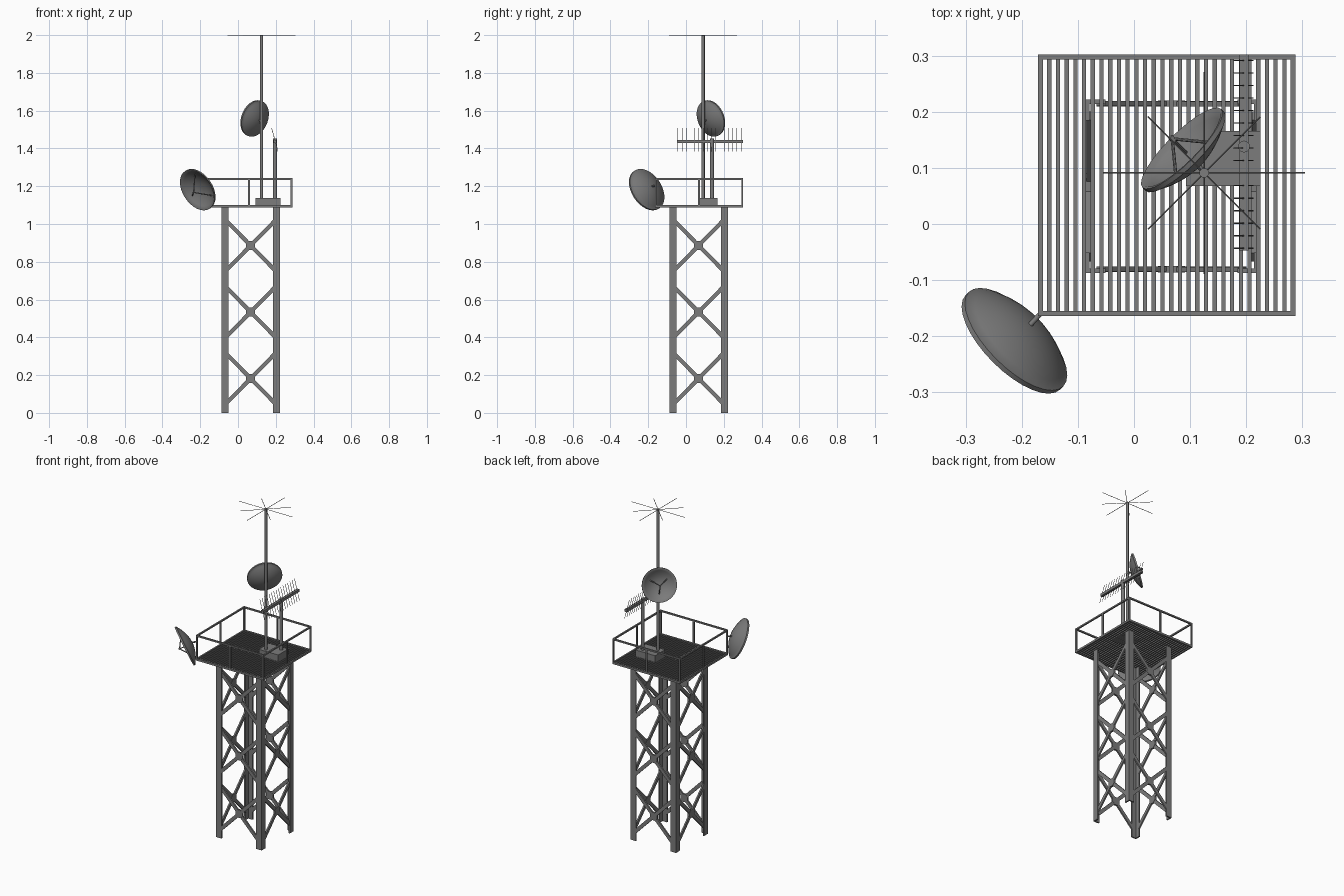
import bpy, bmesh, math
from mathutils import Vector, Matrix

if "Cube" in bpy.data.objects:
    bpy.data.objects.remove(bpy.data.objects["Cube"])

DARK = bpy.data.materials.new("dark_grey_metal")
DARK.diffuse_color = (0.2, 0.2, 0.2, 1)
DARK.use_nodes = True
DARK.node_tree.nodes["Principled BSDF"].inputs["Base Color"].default_value = DARK.diffuse_color


def finish(name, bm, smooth=False):
    bmesh.ops.recalc_face_normals(bm, faces=bm.faces)
    me = bpy.data.meshes.new(name)
    bm.to_mesh(me)
    bm.free()
    me.materials.append(DARK)
    ob = bpy.data.objects.new(name, me)
    bpy.context.collection.objects.link(ob)
    if smooth:
        bpy.context.view_layer.objects.active = ob
        ob.select_set(True)
        bpy.ops.object.shade_smooth_by_angle(angle=math.radians(40))
        ob.select_set(False)
    return ob


def box(bm, lo, hi):
    lo, hi = Vector(lo), Vector(hi)
    m = Matrix.Translation((lo + hi) / 2) @ Matrix.Diagonal((*(hi - lo), 1))
    bmesh.ops.create_cube(bm, size=1, matrix=m)


def rod(bm, a, b, r, seg=8):
    a, b = Vector(a), Vector(b)
    d = b - a
    m = Matrix.Translation((a + b) / 2) @ d.to_track_quat('Z', 'Y').to_matrix().to_4x4()
    bmesh.ops.create_cone(bm, cap_ends=True, segments=seg, radius1=r, radius2=r,
                          depth=d.length, matrix=m)


C = Vector((0.067, 0.067, 0))      # tower axis
H = 0.1545                         # tower half width
TOP = 1.09
QUARTERS = [Matrix.Translation(C) @ Matrix.Rotation(k * math.pi / 2, 4, 'Z') for k in range(4)]

# angle-iron legs, corner pointing outwards
bm = bmesh.new()
w, t = 0.037, 0.008
prof = [(0, 0), (w, 0), (w, t), (t, t), (t, w), (0, w)]
for q in QUARTERS:
    f = bm.faces.new([bm.verts.new(q @ Vector((x - H, y - H, 0))) for x, y in prof])
    ext = bmesh.ops.extrude_face_region(bm, geom=[f])['geom']
    bmesh.ops.translate(bm, vec=(0, 0, TOP), verts=[v for v in ext if isinstance(v, bmesh.types.BMVert)])
finish("tower_legs", bm)

# X bracing and gusset plates on each side
bm = bmesh.new()
for q in QUARTERS:
    for zc in (0.182, 0.534, 0.886):
        face = q @ Matrix.Translation((0, -H + 0.007, zc))
        for s in (-1, 1):
            m = face @ Matrix.Translation((0, 0.0003 * s, 0)) @ Matrix.Rotation(s * math.radians(45.5), 4, 'Y')
            bmesh.ops.create_cube(bm, size=1, matrix=m @ Matrix.Diagonal((0.36, 0.009, 0.021, 1)))
        m = face @ Matrix.Rotation(math.pi / 2, 4, 'X') @ Matrix.Rotation(math.pi / 8, 4, 'Z')
        bmesh.ops.create_cone(bm, cap_ends=True, segments=8, radius1=0.026, radius2=0.026,
                              depth=0.011, matrix=m)
finish("cross_braces", bm)

# platform grating: border frame plus slats
X0, X1, Y0, Y1 = -0.171, 0.288, -0.164, 0.302
b = 0.009
Z0, Z1 = 1.088, 1.100
bm = bmesh.new()
for y in (Y0, Y1 - b):
    box(bm, (X0, y, Z0), (X1, y + b, Z1))
for x in (X0, X1 - b):
    box(bm, (x, Y0, Z0), (x + b, Y1, Z1))
n = 30
for i in range(1, n - 1):
    x = X0 + b / 2 + (X1 - X0 - b) * i / (n - 1)
    box(bm, (x - 0.0037, Y0 + b, Z0 + 0.001), (x + 0.0037, Y1 - b, Z1 - 0.001))
finish("platform_grating", bm)

# railing
RT = 1.243
bm = bmesh.new()
for y in (Y0, Y1 - b):
    box(bm, (X0, y, RT - b), (X1, y + b, RT))
for x in (X0, X1 - b):
    box(bm, (x, Y0, RT - b), (x + b, Y1, RT))
xm, ym = (X0 + X1 - b) / 2, (Y0 + Y1 - b) / 2
for x in (X0, xm, X1 - b):
    for y in (Y0, ym, Y1 - b):
        if (x, y) != (xm, ym):
            box(bm, (x, y, Z1 - 0.002), (x + b, y + b, RT - b / 2))
finish("railing", bm)

# equipment base
bm = bmesh.new()
box(bm, (0.093, 0.068, 1.092), (0.225, 0.166, 1.138))
finish("equipment_base", bm)

# main mast with star of whip rods
MX, MY = 0.125, 0.091
bm = bmesh.new()
rod(bm, (MX, MY, 1.10), (MX, MY, 2.0), 0.0085, 16)
finish("main_mast", bm, True)
bm = bmesh.new()
for k in range(4):
    a = k * math.pi / 4
    L = 0.142 if k % 2 else 0.18
    d = Vector((math.cos(a), math.sin(a), 0)) * L
    c = Vector((MX, MY, 1.996))
    rod(bm, c - d, c + d, 0.0015, 6)
finish("mast_top_rods", bm)

# comb antenna: post, boom and tilted elements
AX, AY, AZ = 0.196, 0.138, 1.438
bm = bmesh.new()
rod(bm, (AX, AY, 1.13), (AX, AY, 1.452), 0.0105, 16)
finish("antenna_post", bm, True)
bm = bmesh.new()
box(bm, (AX - 0.008, -0.047, AZ - 0.008), (AX + 0.008, 0.302, AZ + 0.008))
finish("antenna_boom", bm)
bm = bmesh.new()
for i in range(16):
    y = -0.043 + i * 0.0223
    rod(bm, (AX + 0.016, y, AZ - 0.055), (AX - 0.018, y, AZ + 0.07), 0.0014, 6)
finish("antenna_elements", bm)


def dish(name, centre, normal, R, depth, anchor, reach, phase):
    """Parabolic shell facing its normal, with lip, feed tripod and mounting arm."""
    nrm = Vector(normal).normalized()
    u = Vector((0, 0, 1)).cross(nrm).normalized()
    v = nrm.cross(u)
    m = Matrix((u, v, nrm)).transposed().to_4x4()
    m.translation = Vector(centre)
    th, lip, rings = 0.005, 0.009, 8
    back = [((R - 0.001) * i / rings, -lip - (depth - lip) * (1 - (i / rings) ** 2)) for i in range(rings + 1)]
    edge = [(R, -lip), (R, 0)]
    inner = [((R - th) * i / rings, th * (1 - i / rings) - depth * (1 - (i / rings) ** 2))
             for i in range(rings + 1)]
    bm = bmesh.new()
    vs = [bm.verts.new((r, 0, z)) for r, z in back + edge + inner[::-1]]
    es = [bm.edges.new(p) for p in zip(vs, vs[1:])]
    bmesh.ops.spin(bm, geom=vs + es, cent=(0, 0, 0), axis=(0, 0, 1), angle=2 * math.pi,
                   steps=32, use_merge=True)
    bmesh.ops.remove_doubles(bm, verts=bm.verts, dist=1e-5)
    bm.transform(m)
    finish(name, bm, True)

    bm = bmesh.new()
    tip = 0.03 * R / 0.12
    for k in range(3):
        a = phase + k * 2 * math.pi / 3
        p = (reach * R * math.cos(a), reach * R * math.sin(a), 0.002 - depth * (1 - reach ** 2))
        rod(bm, p, (0, 0, tip), 0.003)
    rod(bm, (0, 0, tip - 0.006), (0, 0, tip + 0.005), 0.005, 12)
    bm.transform(m)
    finish(name + "_feed", bm)

    bm = bmesh.new()
    rod(bm, m @ Vector((0, 0, -depth + 0.003)), anchor, 0.0045, 12)
    finish(name + "_arm", bm, True)


dish("lower_dish", (-0.216, -0.211, 1.18), (-0.64, -0.64, -0.42), 0.119, 0.05,
     (X0 + b / 2, Y0 + b / 2, 1.203), 0.72, math.pi / 2)
dish("upper_dish", (0.085, 0.135, 1.56), (-0.68, 0.68, 0.27), 0.099, 0.042,
     (MX, MY, 1.543), 0.55, -math.pi / 2)
